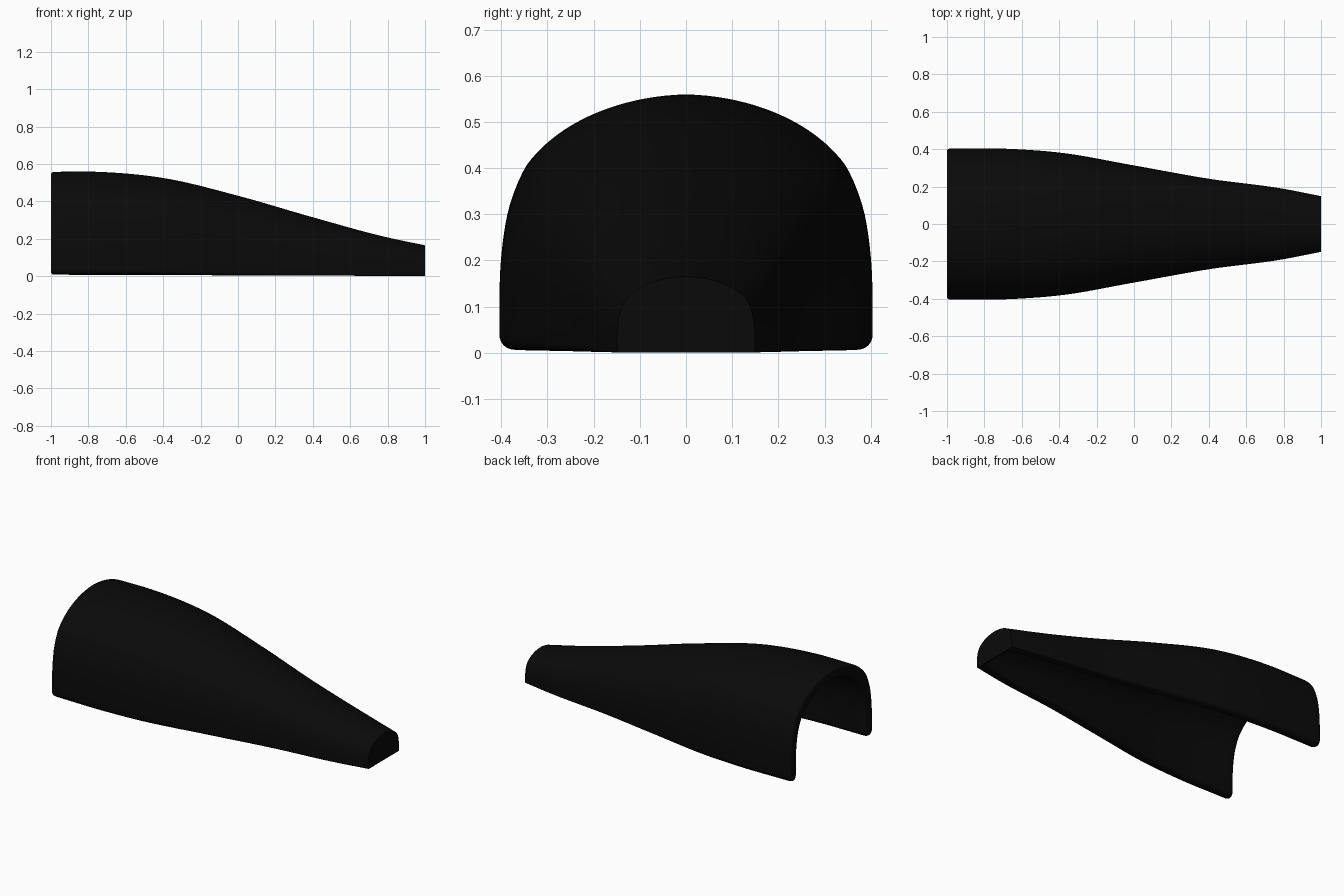
import bpy, bmesh, math

if "Cube" in bpy.data.objects:
    bpy.data.objects.remove(bpy.data.objects["Cube"])


def spline(pts, x):
    """Smooth (Hermite) interpolation of (key, value) points."""
    n = len(pts)
    i = 0
    while i < n - 2 and x > pts[i + 1][0]:
        i += 1

    def secant(k):
        return (pts[k + 1][1] - pts[k][1]) / (pts[k + 1][0] - pts[k][0])

    def slope(k):
        if k == 0:
            return secant(0)
        if k == n - 1:
            return secant(n - 2)
        a, b = pts[k][0] - pts[k - 1][0], pts[k + 1][0] - pts[k][0]
        return (secant(k - 1) * b + secant(k) * a) / (a + b)
    (x0, y0), (x1, y1) = pts[i], pts[i + 1]
    d = x1 - x0
    t = (x - x0) / d
    return (y0 * (2*t**3 - 3*t**2 + 1) + slope(i) * d * (t**3 - 2*t**2 + t)
            + y1 * (3*t**2 - 2*t**3) + slope(i + 1) * d * (t**3 - t**2))


# Rails along x: crown height and half width
CROWN = [(-1, .558), (-.75, .558), (-.4, .525), (0, .43), (.4, .315), (.8, .207), (1, .165)]
WIDTH = [(-1, .404), (-.65, .401), (-.4, .382), (0, .313), (.4, .242), (.8, .188), (1, .149)]
# Half cross-section of the wide end, from side wall to just past the crown
ARCH = [(.403, .08), (.4015, .17), (.394, .25), (.380, .32), (.352, .390), (.325, .427),
        (.29, .460), (.245, .491), (.19, .518), (.13, .538), (.065, .551), (0, .556), (-.065, .551)]
US = [(i, p[0] / .403) for i, p in enumerate(ARCH)]
VS = [(i, p[1] / .556) for i, p in enumerate(ARCH)]
STEPS = 33
FOOT_OUT, FOOT_IN = 7, 6


def half_section(x, inset):
    """Half ring: outer crown -> rounded foot -> inner crown."""
    w, h = spline(WIDTH, x) - inset, spline(CROWN, x) - inset
    f = (x + 1) / 2
    wall = .068 - .018 * f - 3 * inset
    zb = .008 - .007 * f + inset
    r = min(.032 * (1 - f) + .003, wall * .55)
    r2 = min(.026 * (1 - f) + .003, wall - r)

    def arch(w, h, low):
        ks = [11 * (1 - j / STEPS) for j in range(STEPS + 1)]
        return [(w * spline(US, k), max(h * spline(VS, k), low)) for k in ks]
    foot = []
    for j in range(FOOT_OUT):
        a = math.pi / 2 * j / (FOOT_OUT - 1)
        foot.append((w - r + r * math.cos(a), zb + r - r * math.sin(a)))
    for j in range(FOOT_IN):
        a = math.pi / 2 * j / (FOOT_IN - 1)
        foot.append((w - wall + r2 - r2 * math.sin(a), zb + r2 - r2 * math.cos(a)))
    return arch(w, h, zb + r) + foot + arch(w - wall, h - wall, zb + r2)[::-1]


# Stations: rounded rim at the open end, then along the body
stations = [(-1, .011), (-.998, .007), (-.993, .003), (-.987, .001), (-.98, 0)]
stations += [(-.95 + 1.94 * i / 44, 0) for i in range(45)] + [(1, 0)]
H = len(half_section(0, 0))
N = 2 * H
verts, faces = [], []
for x, inset in stations:
    half = half_section(x, inset)
    verts += [(x, y, z) for y, z in half] + [(x, -y, z) for y, z in half]

# Shell walls on both sides
for s in range(len(stations) - 1):
    for side in (0, H):
        for j in range(H - 1):
            a = s * N + side + j
            faces.append((a, a + 1, a + 1 + N, a + N))

# Rim faces at the open end
for side in (0, H):
    for j in range(STEPS):
        a, b = side + j, side + H - 1 - j
        faces.append((a, b, b - 1, a + 1))
    faces.append(tuple(range(side + STEPS, side + STEPS + FOOT_OUT + FOOT_IN + 2)))

# End wall at the narrow end: outside, inside and underside
L = (len(stations) - 1) * N
P = L - N
m = STEPS + 1 + FOOT_OUT
faces.append(tuple(range(L, L + m)) + tuple(range(L + H + m - 1, L + H, -1)))
faces.append(tuple(range(P + m, P + H)) + tuple(range(P + N - 2, P + H + m - 1, -1)))
faces.append((L + m - 1, P + m - 1, P + H + m - 1, L + H + m - 1))

mesh = bpy.data.meshes.new("tapered_cover")
mesh.from_pydata(verts, [], faces)
cover = bpy.data.objects.new("tapered_cover", mesh)
bpy.context.collection.objects.link(cover)

# Weld the crown seam and make normals consistent
bm = bmesh.new()
bm.from_mesh(mesh)
bmesh.ops.remove_doubles(bm, verts=bm.verts, dist=1e-5)
bmesh.ops.recalc_face_normals(bm, faces=bm.faces)
bm.to_mesh(mesh)
bm.free()

black = bpy.data.materials.new("black_plastic")
black.diffuse_color = (.003, .003, .003, 1)
black.use_nodes = True
black.node_tree.nodes["Principled BSDF"].inputs["Base Color"].default_value = black.diffuse_color
mesh.materials.append(black)
bpy.context.view_layer.objects.active = cover
cover.select_set(True)
bpy.ops.object.shade_smooth_by_angle(angle=math.radians(35))
